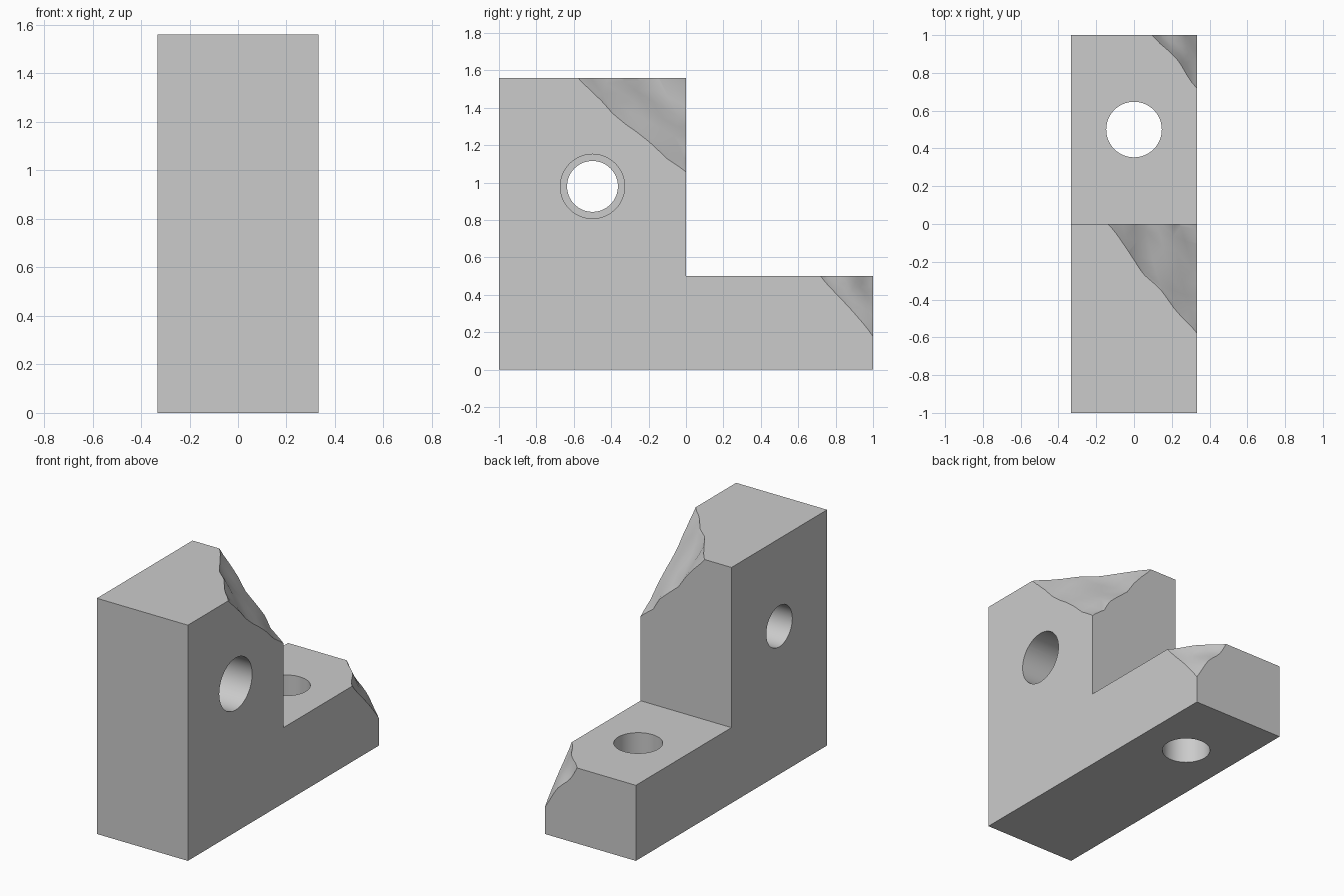
import bpy
import bmesh
from mathutils import Vector, noise

if "Cube" in bpy.data.objects:
    bpy.data.objects.remove(bpy.data.objects["Cube"], do_unlink=True)

HALF_W, HEIGHT, STEP = 0.333, 1.56, 0.5

grey = bpy.data.materials.new("plain grey")
grey.use_nodes = True
grey.diffuse_color = (0.6, 0.6, 0.6, 1)
grey.node_tree.nodes["Principled BSDF"].inputs["Base Color"].default_value = (0.6, 0.6, 0.6, 1)


def to_object(bm, name):
    bmesh.ops.recalc_face_normals(bm, faces=bm.faces)
    mesh = bpy.data.meshes.new(name)
    bm.to_mesh(mesh)
    bm.free()
    mesh.materials.append(grey)
    obj = bpy.data.objects.new(name, mesh)
    bpy.context.collection.objects.link(obj)
    return obj


def extrude(bm, faces, offset):
    geom = bmesh.ops.extrude_face_region(bm, geom=faces)["geom"]
    moved = [v for v in geom if isinstance(v, bmesh.types.BMVert)]
    bmesh.ops.translate(bm, verts=moved, vec=offset)


def cylinder(name, radius, start, end):
    """Round cutter running between two points."""
    start, end = Vector(start), Vector(end)
    bm = bmesh.new()
    bmesh.ops.create_cone(bm, cap_ends=True, segments=64, radius1=radius,
                          radius2=radius, depth=(end - start).length)
    turn = Vector((0, 0, 1)).rotation_difference(end - start)
    bmesh.ops.rotate(bm, verts=bm.verts, matrix=turn.to_matrix())
    bmesh.ops.translate(bm, verts=bm.verts, vec=(start + end) / 2)
    return to_object(bm, name)


def chip(name, corner, dx, dy, dz, rough):
    """Rough cutter through three points on the edges meeting at a corner."""
    corner = Vector(corner)
    a, b, c = (corner - Vector(d) for d in ((dx, 0, 0), (0, dy, 0), (0, 0, dz)))
    normal = (b - a).cross(c - a).normalized()
    if normal.dot(corner - a) < 0:
        normal.negate()
    bm = bmesh.new()
    bmesh.ops.create_grid(bm, x_segments=16, y_segments=16, size=dy * 1.2)
    turn = Vector((0, 0, 1)).rotation_difference(normal)
    bmesh.ops.rotate(bm, verts=bm.verts, matrix=turn.to_matrix())
    bmesh.ops.translate(bm, verts=bm.verts, vec=(a + b + c) / 3)
    bmesh.ops.triangulate(bm, faces=bm.faces)
    for v in bm.verts:
        v.co += normal * rough * noise.noise(v.co * 5)
    extrude(bm, bm.faces[:], normal * 0.6)
    return to_object(bm, name)


# L-shaped block
bm = bmesh.new()
profile = [(-1, 0), (1, 0), (1, STEP), (0, STEP), (0, HEIGHT), (-1, HEIGHT)]
face = bm.faces.new([bm.verts.new((-HALF_W, y, z)) for y, z in profile])
extrude(bm, [face], (2 * HALF_W, 0, 0))
block = to_object(bm, "stepped_block")

# Bolt holes, counterbore and broken corners
cutters = [
    cylinder("base_hole_cutter", 0.147, (0, 0.5, -0.2), (0, 0.5, 0.8)),
    cylinder("side_hole_cutter", 0.136, (-0.5, -0.5, 0.98), (0.5, -0.5, 0.98)),
    cylinder("counterbore_cutter", 0.172, (0, -0.5, 0.98), (0.5, -0.5, 0.98)),
    chip("upper_chip_cutter", (HALF_W, 0, HEIGHT), 0.475, 0.6, 0.5, 0.03),
    chip("lower_chip_cutter", (HALF_W, 1, STEP), 0.235, 0.275, 0.35, 0.03),
]
for cutter in cutters:
    cutter.hide_render = True
    mod = block.modifiers.new(cutter.name, "BOOLEAN")
    mod.object = cutter
    mod.operation = "DIFFERENCE"
    mod.solver = "EXACT"

# Bake the cuts, then drop the cutters
bpy.context.view_layer.update()
evaluated = block.evaluated_get(bpy.context.evaluated_depsgraph_get())
block.data = bpy.data.meshes.new_from_object(evaluated)
block.modifiers.clear()
for cutter in cutters:
    bpy.data.objects.remove(cutter, do_unlink=True)

# Smooth hole walls, crisp edges
bpy.ops.object.select_all(action="DESELECT")
block.select_set(True)
bpy.context.view_layer.objects.active = block
bpy.ops.object.shade_smooth_by_angle(angle=0.4)
